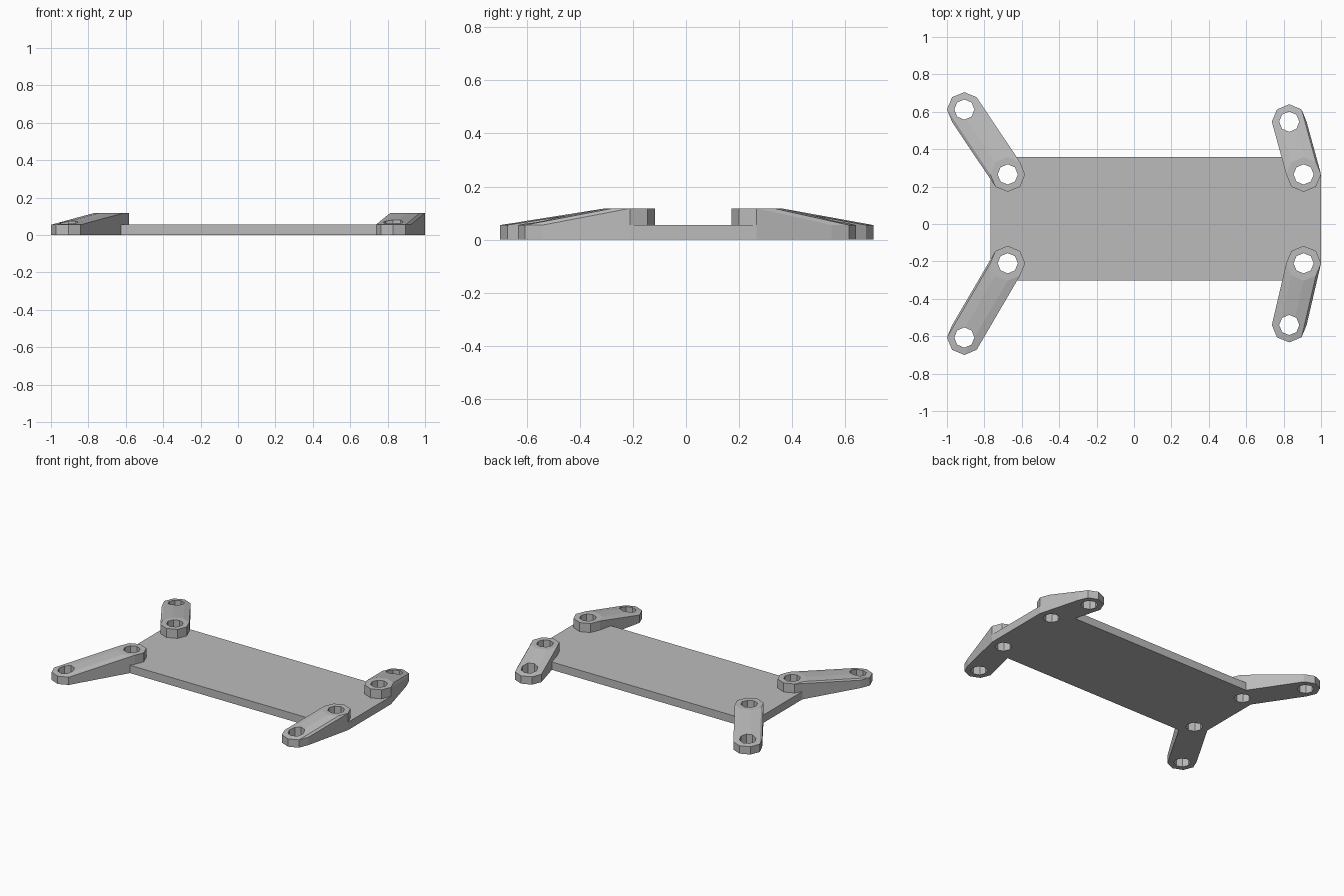
import bpy
import bmesh
from math import cos, sin, radians, tau

default_cube = bpy.data.objects.get("Cube")
if default_cube:
    bpy.data.objects.remove(default_cube)

SIDES = 8
BOSS_RADIUS = 0.093
HOLE_RADIUS = 0.054
LOW, HIGH = 0.055, 0.118

grey = bpy.data.materials.new("plain grey")
grey.use_nodes = True
colour = (0.5, 0.5, 0.5, 1)
grey.diffuse_color = colour
grey.node_tree.nodes["Principled BSDF"].inputs["Base Color"].default_value = colour


def add_ring(bm, centre, radius, z):
    """Octagon of loose vertices around a centre."""
    x, y = centre
    angles = [tau * i / SIDES for i in range(SIDES)]
    return [bm.verts.new((x + radius * cos(a), y + radius * sin(a), z)) for a in angles]


def finish(bm, name):
    bmesh.ops.recalc_face_normals(bm, faces=bm.faces)
    mesh = bpy.data.meshes.new(name)
    bm.to_mesh(mesh)
    bm.free()
    mesh.materials.append(grey)
    obj = bpy.data.objects.new(name, mesh)
    bpy.context.collection.objects.link(obj)
    return obj


def hull_of_posts(name, posts):
    """Convex body wrapped around octagonal posts of (centre, height)."""
    bm = bmesh.new()
    for centre, height in posts:
        for z in (0, height):
            add_ring(bm, centre, BOSS_RADIUS, z)
    bmesh.ops.convex_hull(bm, input=bm.verts[:])
    loose = [v for v in bm.verts if not v.link_faces]
    bmesh.ops.delete(bm, geom=loose, context='VERTS')
    bmesh.ops.dissolve_limit(bm, angle_limit=radians(0.5),
                             verts=bm.verts[:], edges=bm.edges[:])
    return finish(bm, name)


# Hole centres of each arm: inner (on the plate), outer (tip)
arms = {
    "back_right_arm": ((-0.675, 0.265), (-0.907, 0.612)),
    "front_right_arm": ((-0.675, -0.21), (-0.907, -0.607)),
    "back_left_arm": ((0.907, 0.265), (0.83, 0.547)),
    "front_left_arm": ((0.907, -0.21), (0.83, -0.54)),
}

# Base plate and the four sloping arms
parts = [hull_of_posts("base_plate", [(inner, LOW) for inner, outer in arms.values()])]
for name, (inner, outer) in arms.items():
    parts.append(hull_of_posts(name, [(inner, HIGH), (outer, LOW)]))

# Screw hole cutters
bm = bmesh.new()
for pair in arms.values():
    for centre in pair:
        bottom = add_ring(bm, centre, HOLE_RADIUS, -0.1)
        top = add_ring(bm, centre, HOLE_RADIUS, 0.3)
        bm.faces.new(bottom[::-1])
        bm.faces.new(top)
        for i in range(SIDES):
            j = (i + 1) % SIDES
            bm.faces.new((bottom[i], bottom[j], top[j], top[i]))
cutter = finish(bm, "screw_hole_cutter")
cutter.hide_render = True
cutter.hide_viewport = True
cutter.display_type = 'WIRE'

for part in parts:
    holes = part.modifiers.new("screw_holes", 'BOOLEAN')
    holes.operation = 'DIFFERENCE'
    holes.solver = 'EXACT'
    holes.object = cutter
